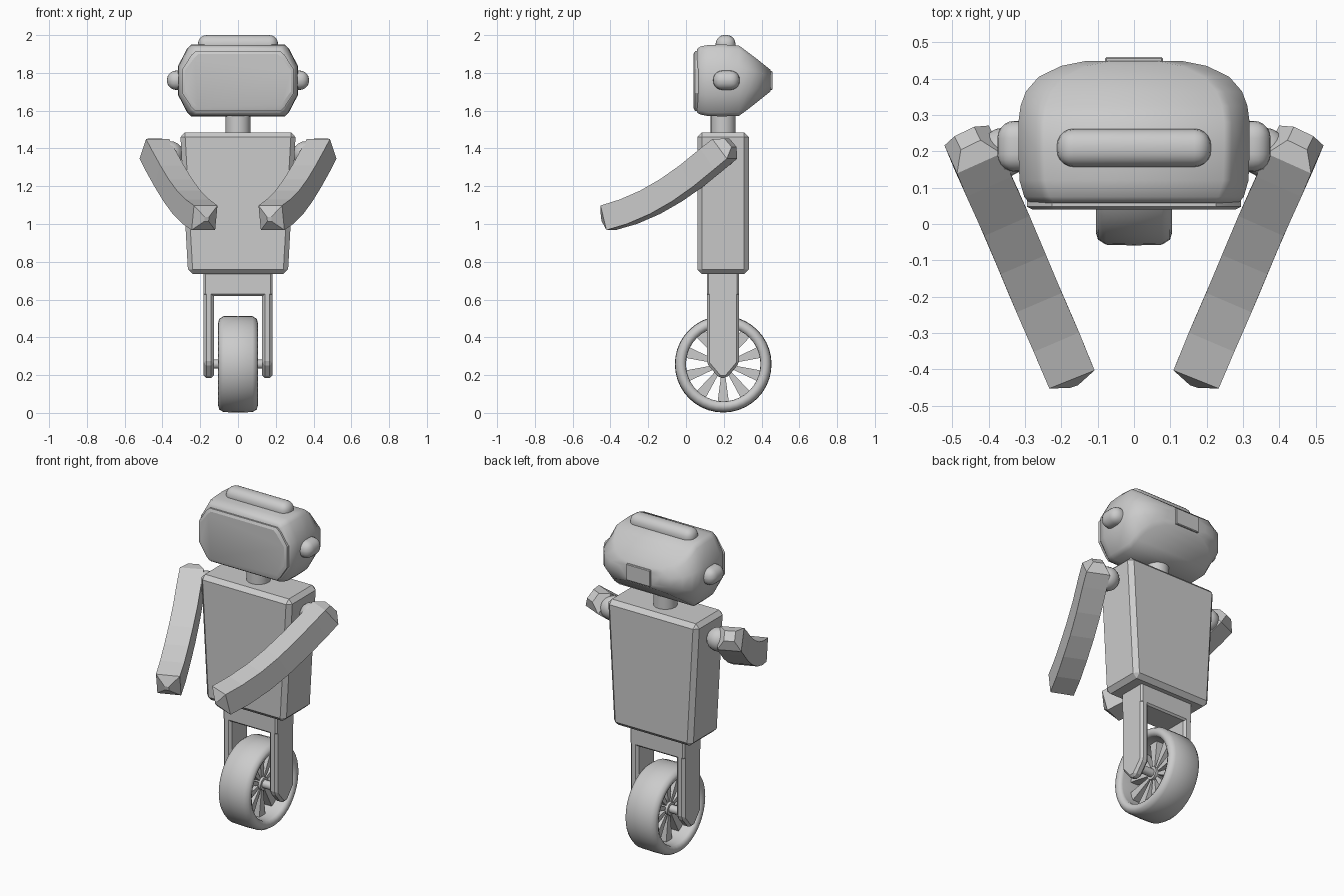
import bpy, bmesh, math
from mathutils import Vector

if "Cube" in bpy.data.objects:
    bpy.data.objects.remove(bpy.data.objects["Cube"])

CY = 0.197          # depth of the body's centre line
WHEEL_Z = 0.258


def finish(name, bm, bevel=0, segs=1, smooth=None):
    bmesh.ops.recalc_face_normals(bm, faces=bm.faces)
    me = bpy.data.meshes.new(name)
    bm.to_mesh(me)
    bm.free()
    ob = bpy.data.objects.new(name, me)
    bpy.context.collection.objects.link(ob)
    if bevel:
        m = ob.modifiers.new("bevel", 'BEVEL')
        m.width, m.segments = bevel, segs
        m.limit_method = 'ANGLE'
    if smooth:
        bpy.ops.object.select_all(action='DESELECT')
        bpy.context.view_layer.objects.active = ob
        ob.select_set(True)
        if bevel:
            bpy.ops.object.modifier_apply(modifier="bevel")
        bpy.ops.object.shade_smooth_by_angle(angle=math.radians(smooth))
    return ob


def loft(name, rings, caps=True, closed=False, **kw):
    """Skin equal-length rings of points; optionally close around."""
    bm = bmesh.new()
    vs = [[bm.verts.new(p) for p in r] for r in rings]
    n = len(vs[0])
    for a, b in zip(vs, vs[1:] + (vs[:1] if closed else [])):
        for i in range(n):
            j = (i + 1) % n
            bm.faces.new((a[i], a[j], b[j], b[i]))
    if caps and not closed:
        bm.faces.new(vs[0])
        bm.faces.new(vs[-1])
    return finish(name, bm, **kw)


def rect(hx, y0, y1, z):
    return [(-hx, y0, z), (hx, y0, z), (hx, y1, z), (-hx, y1, z)]


def box(name, x0, x1, y0, y1, z0, z1, **kw):
    return loft(name, [[(x0, y0, z), (x1, y0, z), (x1, y1, z), (x0, y1, z)] for z in (z0, z1)], **kw)


def circle(r, c, axis, n=24):
    pts = []
    for i in range(n):
        a, b = r * math.cos(math.tau * i / n), r * math.sin(math.tau * i / n)
        pts.append((c[0], c[1] + a, c[2] + b) if axis == 'x' else (c[0] + a, c[1] + b, c[2]))
    return pts


def octagon(y, w, z0, z1, cut=0.055, side=0.2):
    """Head cross-section: flat top and bottom, slanted shoulders, short sides."""
    m, s = (z0 + z1) / 2, side * (z1 - z0)
    right = [(w - cut - 0.015, z0), (w - cut + 0.006, z0 + 0.02), (w, m - s),
             (w, m + s), (w - cut + 0.006, z1 - 0.02), (w - cut - 0.015, z1)]
    return [(x, y, z) for x, z in right] + [(-x, y, z) for x, z in reversed(right)]


# Torso, neck
loft("torso", [rect(0.264, 0.06, 0.333, 0.735), rect(0.306, 0.06, 0.333, 1.485)], bevel=0.025)
loft("neck", [circle(0.066, (0, CY, z), 'z') for z in (1.46, 1.60)], smooth=40)

# Head shell, lofted front to back
loft("head", [octagon(*s) for s in [
    (0.058, 0.288, 1.59, 1.925), (0.075, 0.302, 1.58, 1.94), (0.12, 0.315, 1.571, 1.948),
    (0.20, 0.318, 1.57, 1.95), (0.28, 0.318, 1.572, 1.945), (0.325, 0.312, 1.605, 1.912),
    (0.365, 0.297, 1.636, 1.882), (0.405, 0.262, 1.668, 1.85), (0.435, 0.20, 1.692, 1.826),
    (0.448, 0.135, 1.702, 1.816)]], smooth=50)
box("head_back_plate", -0.08, 0.08, 0.43, 0.459, 1.71, 1.81, bevel=0.004)

# Face screen with a chamfered rim
loft("face_screen", [octagon(0.07, 0.295, 1.597, 1.915), octagon(0.048, 0.295, 1.597, 1.915),
                     octagon(0.04, 0.28, 1.615, 1.9)], smooth=20)

# Head details
box("top_bar", -0.212, 0.212, 0.157, 0.262, 1.9, 2.0, bevel=0.046, segs=5, smooth=40)
for sx, side in ((1, "right"), (-1, "left")):
    box(side + "_ear", sx * 0.25, sx * 0.376, 0.144, 0.284, 1.71, 1.812, bevel=0.048, segs=5, smooth=40)

# Arms: square section swept along a bent path with blunt pointed ends
path = [(0.458, 0.236, 1.43, 0.03), (0.443, 0.205, 1.398, 0.067), (0.415, 0.14, 1.345, 0.068),
        (0.365, 0.03, 1.255, 0.068), (0.318, -0.08, 1.178, 0.068), (0.272, -0.19, 1.115, 0.068),
        (0.222, -0.305, 1.065, 0.068), (0.177, -0.412, 1.033, 0.067), (0.166, -0.445, 1.026, 0.012)]
for sx, side in ((1, "right"), (-1, "left")):
    pts = [Vector((sx * x, y, z)) for x, y, z, r in path]
    rings = []
    for i, p in enumerate(pts):
        t = (pts[min(i + 1, len(pts) - 1)] - pts[max(i - 1, 0)]).normalized()
        u = t.cross(Vector((0, 0, 1))).normalized()
        v = u.cross(t)
        r = path[i][3]
        rings.append([p + u * a * r + v * b * r for a, b in ((1, 1), (-1, 1), (-1, -1), (1, -1))])
    loft(side + "_arm", rings)
    # Shoulder ball
    bm = bmesh.new()
    bmesh.ops.create_uvsphere(bm, u_segments=20, v_segments=12, radius=0.068)
    bmesh.ops.translate(bm, verts=bm.verts, vec=(sx * 0.358, CY, 1.37))
    finish(side + "_shoulder", bm, smooth=40)

# Fork
box("fork_bridge", -0.182, 0.182, 0.11, 0.281, 0.62, 0.77, bevel=0.01)
prof = [(0.11, 0.77), (0.11, 0.262), (0.175, 0.185), (0.216, 0.185), (0.281, 0.262), (0.281, 0.77)]
for sx, side in ((1, "right"), (-1, "left")):
    loft(side + "_fork_leg", [[(sx * x, y, z) for y, z in prof] for x in (0.128, 0.182)], bevel=0.014)

# Wheel: revolved tyre, wedge spokes, hub and axle
half = [(0.08, 0.197), (0.094, 0.2), (0.105, 0.22), (0.099, 0.24), (0.077, 0.254)]
tyre = half + [(0, 0.256)] + [(-x, r) for x, r in reversed(half)]
loft("tyre", [circle(r, (x, CY, WHEEL_Z), 'x', 40) for x, r in tyre], closed=True, smooth=50)
bm = bmesh.new()
for k in range(10):
    a = math.tau * (k + 0.5) / 10
    d, e = Vector((0, math.cos(a), math.sin(a))), Vector((0, -math.sin(a), math.cos(a)))
    c = Vector((0, CY, WHEEL_Z))
    ends = [[bm.verts.new(c + d * r + e * s * w + Vector((x, 0, 0)))
             for r, s in ((0.02, -1), (0.02, 1), (0.202, 1), (0.202, -1))
             for w in [0.006 if r < 0.1 else 0.03]] for x in (-0.025, 0.025)]
    bm.faces.new(ends[0])
    bm.faces.new(ends[1])
    for i in range(4):
        j = (i + 1) % 4
        bm.faces.new((ends[0][i], ends[0][j], ends[1][j], ends[1][i]))
finish("spokes", bm)
loft("hub", [circle(0.038, (x, CY, WHEEL_Z), 'x') for x in (-0.04, 0.04)], smooth=40)
loft("axle", [circle(0.024, (x, CY, WHEEL_Z), 'x', 16) for x in (-0.15, 0.15)], smooth=40)
